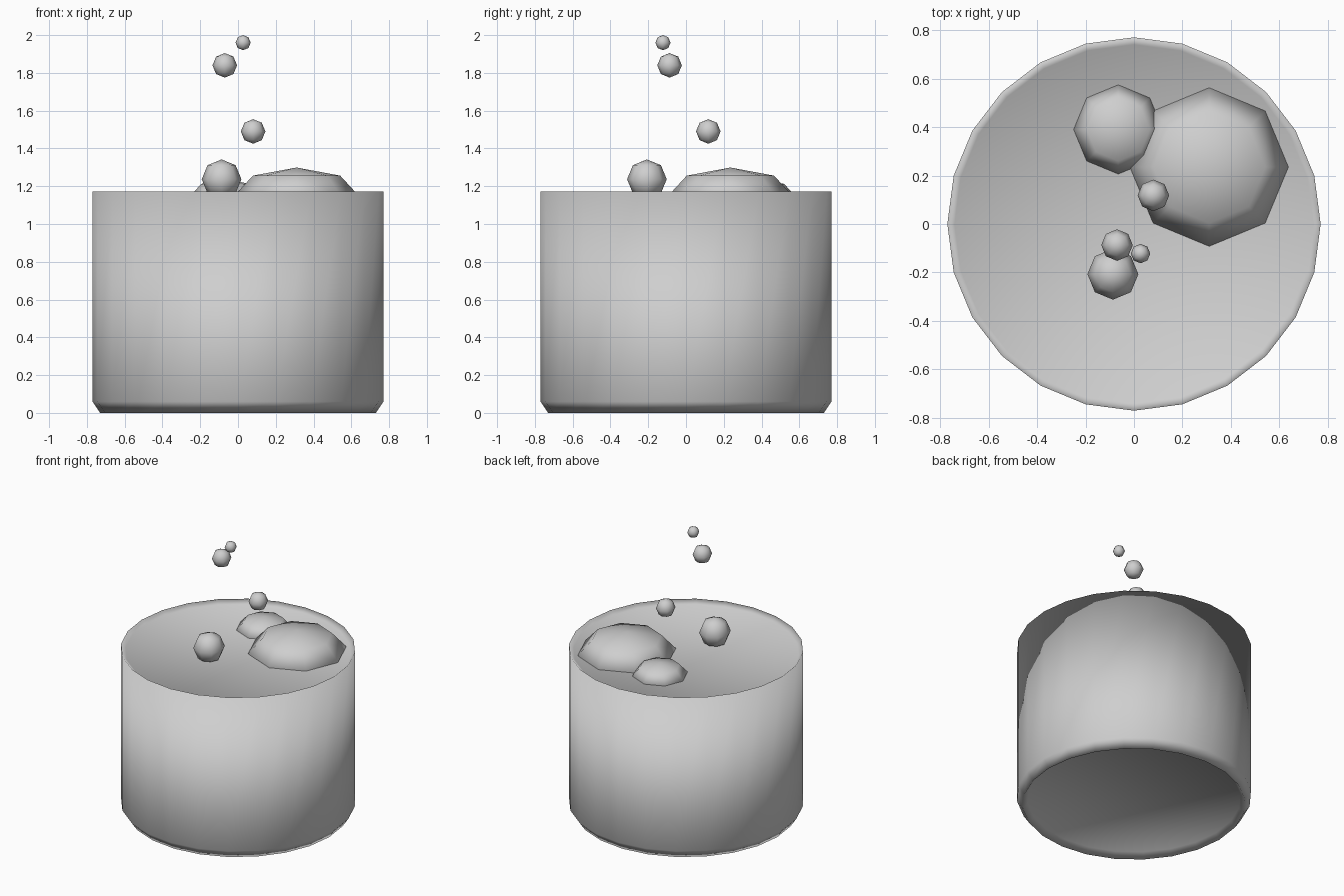
import bpy
import bmesh
from math import sin, cos, tau

if "Cube" in bpy.data.objects:
    bpy.data.objects.remove(bpy.data.objects["Cube"], do_unlink=True)

grey = bpy.data.materials.new("light_grey")
grey.use_nodes = True
grey.diffuse_color = (0.62, 0.62, 0.62, 1)
grey.node_tree.nodes["Principled BSDF"].inputs["Base Color"].default_value = (0.62, 0.62, 0.62, 1)


def finish(bm, name, location=(0, 0, 0)):
    """Turn a bmesh into a fully smooth-shaded object."""
    bmesh.ops.recalc_face_normals(bm, faces=bm.faces)
    for face in bm.faces:
        face.smooth = True
    mesh = bpy.data.meshes.new(name)
    bm.to_mesh(mesh)
    bm.free()
    mesh.materials.append(grey)
    obj = bpy.data.objects.new(name, mesh)
    obj.location = location
    bpy.context.collection.objects.link(obj)
    return obj


def lathe(name, profile, sides):
    """Revolve (radius, height) pairs and cap both ends."""
    bm = bmesh.new()
    rings = [[bm.verts.new((r * cos(tau * i / sides), r * sin(tau * i / sides), z))
              for i in range(sides)] for r, z in profile]
    for low, high in zip(rings, rings[1:]):
        for i in range(sides):
            j = (i + 1) % sides
            bm.faces.new((low[i], low[j], high[j], high[i]))
    bm.faces.new(rings[0][::-1])
    bm.faces.new(rings[-1])
    return finish(bm, name)


def bubble(name, location, radius, height):
    """Eight-sided sphere, squashed to the given half height."""
    bm = bmesh.new()
    bmesh.ops.create_uvsphere(bm, u_segments=8, v_segments=4, radius=radius)
    bmesh.ops.scale(bm, vec=(1, 1, height / radius), verts=bm.verts)
    return finish(bm, name, location)


# Round pot: recessed base, chamfered foot, thin rim, liquid just below the rim
lathe("filled_pot", [(0.70, 0.04), (0.73, 0), (0.77, 0.06), (0.77, 1.173), (0.74, 1.147)], 24)

# Flattened bubbles breaking the liquid surface
bubble("large_surface_bubble", (0.31, 0.235, 1.152), 0.327, 0.147)
bubble("small_surface_bubble", (-0.065, 0.39, 1.152), 0.184, 0.085)

# Round bubbles rising out of the pot
rising = [
    ((-0.087, -0.207, 1.237), 0.105),
    ((0.08, 0.118, 1.49), 0.065),
    ((-0.07, -0.087, 1.84), 0.065),
    ((0.027, -0.122, 1.96), 0.04),
]
for number, (place, radius) in enumerate(rising, 1):
    bubble(f"rising_bubble_{number}", place, radius, radius)
